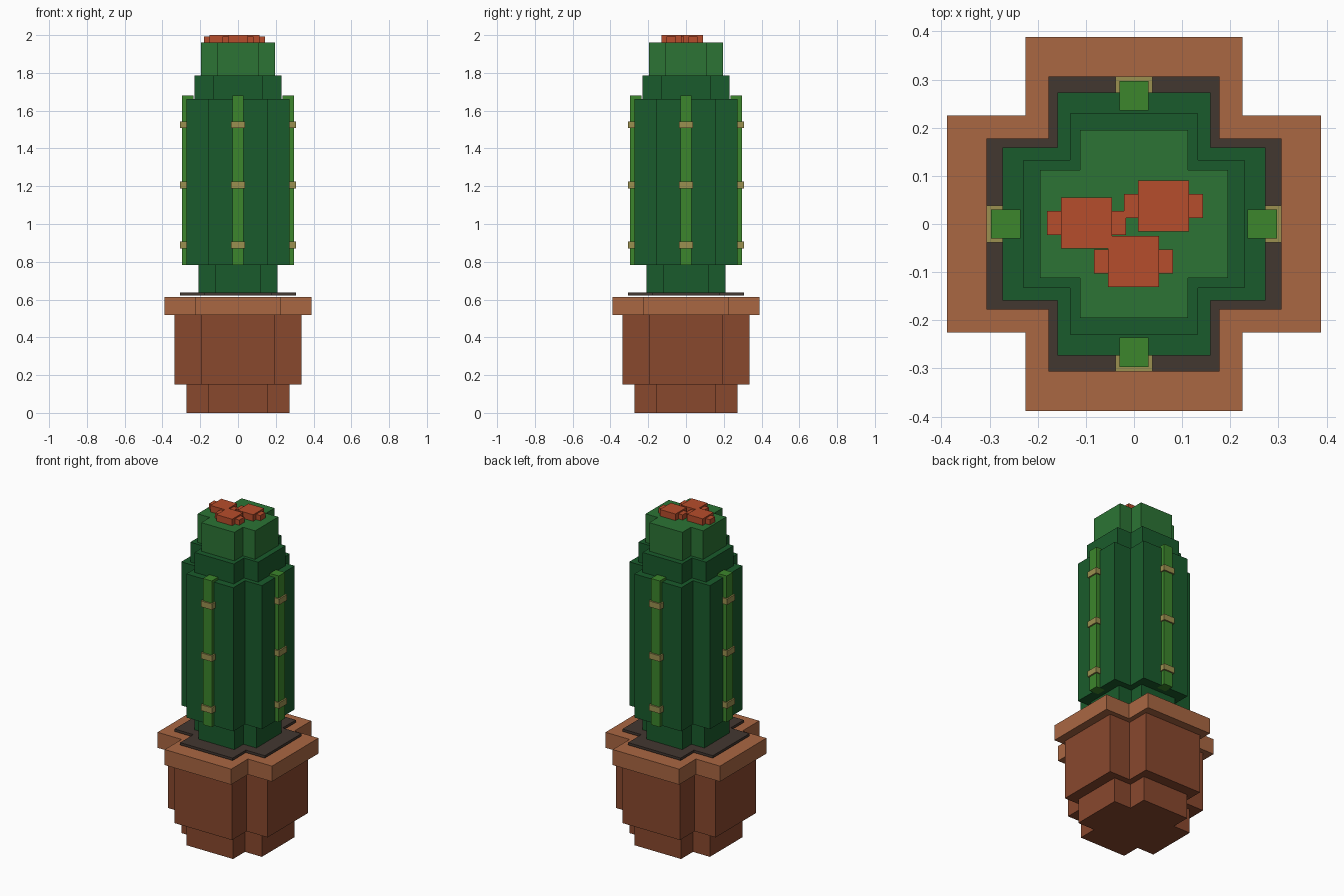
import bpy, bmesh
from math import pi
from mathutils import Matrix

if "Cube" in bpy.data.objects:
    bpy.data.objects.remove(bpy.data.objects["Cube"])


def material(name, rgb):
    m = bpy.data.materials.new(name)
    m.diffuse_color = (*rgb, 1)
    m.use_nodes = True
    m.node_tree.nodes["Principled BSDF"].inputs["Base Color"].default_value = m.diffuse_color
    return m


CLAY = material("clay", (0.25, 0.065, 0.027))
RIM = material("rim_clay", (0.40, 0.135, 0.055))
SOIL = material("soil", (0.055, 0.038, 0.03))
DARK = material("dark_green", (0.01, 0.105, 0.025))
MID = material("mid_green", (0.025, 0.175, 0.035))
RIB = material("rib_green", (0.045, 0.24, 0.025))
SPINE = material("spine_tan", (0.33, 0.28, 0.08))
BLOOM = material("bloom_red", (0.47, 0.075, 0.025))


def finish(name, bm, mat):
    bmesh.ops.recalc_face_normals(bm, faces=bm.faces)
    me = bpy.data.meshes.new(name)
    bm.to_mesh(me)
    bm.free()
    me.materials.append(mat)
    ob = bpy.data.objects.new(name, me)
    bpy.context.collection.objects.link(ob)


def prism(name, outline, z0, z1, mat):
    """Extrude a flat outline from z0 to z1."""
    bm = bmesh.new()
    face = bm.faces.new([bm.verts.new((x, y, z0)) for x, y in outline])
    top = bmesh.ops.extrude_face_region(bm, geom=[face], use_keep_orig=True)["geom"]
    bmesh.ops.translate(bm, vec=(0, 0, z1 - z0),
                        verts=[v for v in top if isinstance(v, bmesh.types.BMVert)])
    finish(name, bm, mat)


def plus(a, b):
    """Plus-shaped outline: arm reach a, arm half width b."""
    quarter = [(a, -b), (a, b), (b, b)]
    pts = []
    for _ in range(4):
        pts += quarter
        quarter = [(-y, x) for x, y in quarter]
    return pts


def box(name, x0, x1, y0, y1, z0, z1, mat, turn=0):
    bm = bmesh.new()
    bmesh.ops.create_cube(bm, size=1)
    bmesh.ops.scale(bm, vec=(x1 - x0, y1 - y0, z1 - z0), verts=bm.verts)
    bmesh.ops.translate(bm, vec=((x0 + x1) / 2, (y0 + y1) / 2, (z0 + z1) / 2), verts=bm.verts)
    bm.transform(Matrix.Rotation(turn, 4, 'Z'))
    finish(name, bm, mat)


# Stacked plus-shaped tiers: pot, soil and cactus
for name, a, b, z0, z1, mat in [
    ("pot_base", 0.272, 0.157, 0, 0.151, CLAY),
    ("pot_body", 0.337, 0.195, 0.151, 0.518, CLAY),
    ("pot_rim", 0.388, 0.225, 0.518, 0.613, RIM),
    ("soil", 0.306, 0.178, 0.622, 0.637, SOIL),
    ("cactus_foot", 0.21, 0.122, 0.63, 0.783, DARK),
    ("cactus_body", 0.273, 0.159, 0.783, 1.663, DARK),
    ("cactus_shoulder", 0.23, 0.133, 1.663, 1.785, DARK),
    ("cactus_crown", 0.195, 0.112, 1.785, 1.96, MID),
]:
    prism(name, plus(a, b), z0, z1, mat)

# Ribs with three spines on each of the four sides
for i in range(4):
    turn = i * pi / 2
    box(f"rib_{i}", 0.236, 0.297, -0.03, 0.03, 0.783, 1.679, RIB, turn)
    for j, z in enumerate((0.889, 1.207, 1.525)):
        box(f"spine_{i}_{j}", 0.27, 0.306, -0.038, 0.038, z - 0.018, z + 0.018, SPINE, turn)

# Flowers: square heart with a lower pair of side petals
for i, (x, y) in enumerate([(-0.099, 0.002), (0.061, 0.037), (-0.001, -0.078)]):
    box(f"flower_heart_{i}", x - 0.053, x + 0.053, y - 0.053, y + 0.053, 1.96, 2.0, BLOOM)
    box(f"flower_petals_{i}", x - 0.082, x + 0.082, y - 0.025, y + 0.025, 1.96, 1.992, BLOOM)
